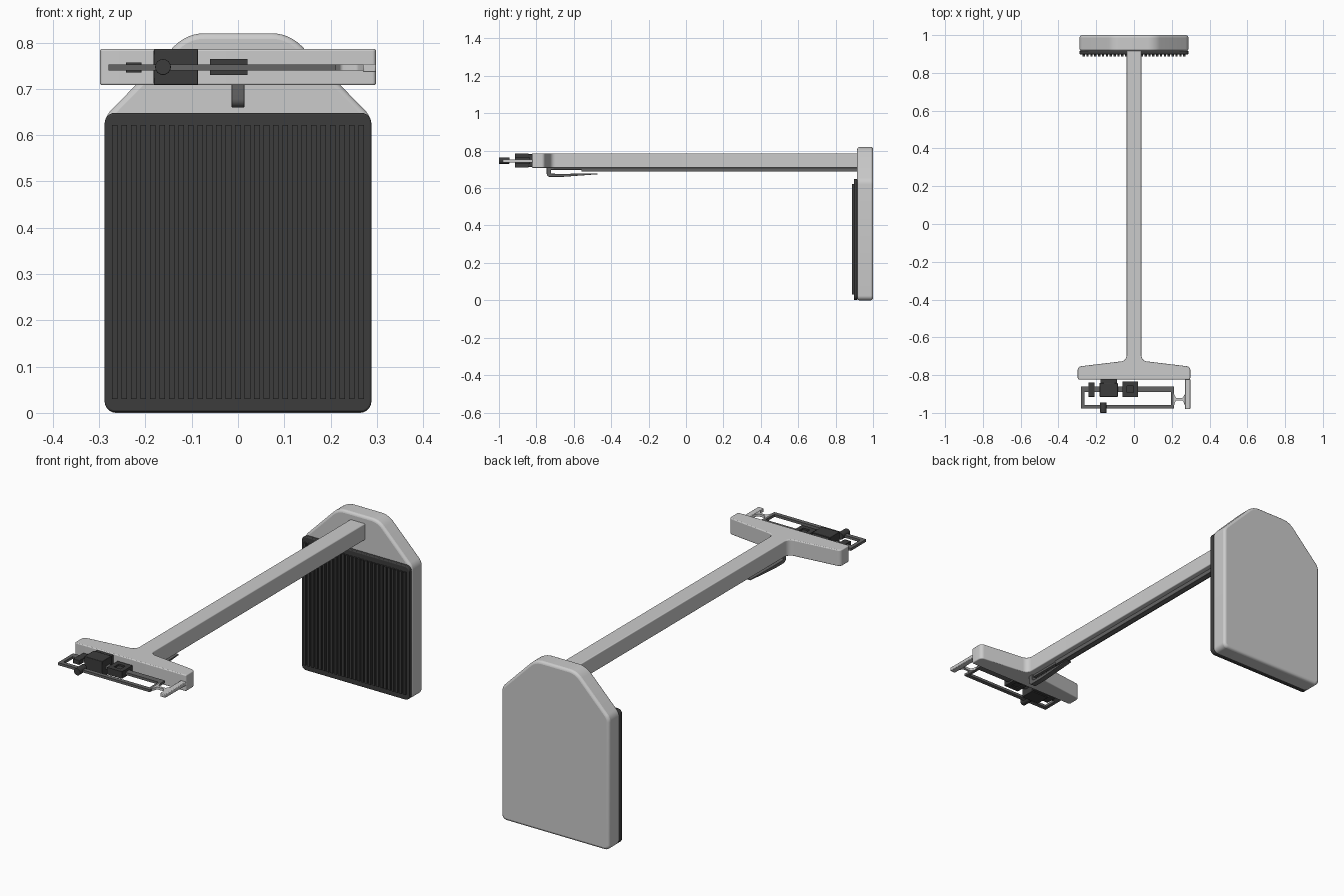
import bpy, bmesh, math
from mathutils import Vector

if "Cube" in bpy.data.objects:
    bpy.data.objects.remove(bpy.data.objects["Cube"])


def material(name, v):
    m = bpy.data.materials.new(name)
    m.diffuse_color = (v, v, v, 1)
    m.use_nodes = True
    m.node_tree.nodes["Principled BSDF"].inputs["Base Color"].default_value = m.diffuse_color
    return m


DARK = material("dark_plastic", 0.045)
STEEL = material("dark_steel", 0.13)


def rounded(pts, seg=6):
    """Round the corners of a 2D polygon given as (u, v, radius)."""
    out = []
    n = len(pts)
    for i, (u, v, r) in enumerate(pts):
        p = Vector((u, v))
        if r == 0:
            out.append(p)
            continue
        a = (Vector(pts[i - 1][:2]) - p).normalized()
        b = (Vector(pts[(i + 1) % n][:2]) - p).normalized()
        half = a.angle(b) / 2
        c = p + (a + b).normalized() * (r / math.sin(half))
        t = r / math.tan(half)
        s, e = p + a * t - c, p + b * t - c
        ang = s.angle_signed(e)
        for k in range(seg + 1):
            # angle_signed is clockwise positive
            w = -ang * k / seg
            out.append(c + Vector((s.x * math.cos(w) - s.y * math.sin(w),
                                   s.x * math.sin(w) + s.y * math.cos(w))))
    return out


def finish(name, bm, mat=None, bevel=0, seg=3):
    bmesh.ops.recalc_face_normals(bm, faces=bm.faces)
    me = bpy.data.meshes.new(name)
    bm.to_mesh(me)
    bm.free()
    ob = bpy.data.objects.new(name, me)
    bpy.context.collection.objects.link(ob)
    if mat:
        me.materials.append(mat)
    bpy.context.view_layer.objects.active = ob
    for o in bpy.context.selected_objects:
        o.select_set(False)
    ob.select_set(True)
    bpy.ops.object.shade_smooth_by_angle(angle=math.radians(35))
    if bevel:
        m = ob.modifiers.new("bevel", "BEVEL")
        m.width, m.segments = bevel, seg
        m.limit_method, m.angle_limit = "ANGLE", math.radians(40)
        m.use_clamp_overlap = False
    return ob


def prism(name, pts, axis, lo, hi, mat=None, bevel=0):
    """Extrude a rounded profile along one axis."""
    place = {"x": lambda p, h: (h, p.x, p.y),
             "y": lambda p, h: (p.x, h, p.y),
             "z": lambda p, h: (p.x, p.y, h)}[axis]
    bm = bmesh.new()
    face = bm.faces.new([bm.verts.new(place(p, lo)) for p in rounded(pts)])
    new = bmesh.ops.extrude_face_region(bm, geom=[face])["geom"]
    d = Vector(place(Vector((0, 0)), hi - lo))
    bmesh.ops.translate(bm, vec=d, verts=[g for g in new if isinstance(g, bmesh.types.BMVert)])
    return finish(name, bm, mat, bevel)


def boxes(name, items, mat=None, bevel=0):
    """One object made of boxes (x0, x1, y0, y1, z0, z1)."""
    bm = bmesh.new()
    for x0, x1, y0, y1, z0, z1 in items:
        vs = bmesh.ops.create_cube(bm, size=1)["verts"]
        bmesh.ops.scale(bm, vec=(x1 - x0, y1 - y0, z1 - z0), verts=vs)
        bmesh.ops.translate(bm, vec=((x0 + x1) / 2, (y0 + y1) / 2, (z0 + z1) / 2), verts=vs)
    return finish(name, bm, mat, bevel, 2)


def mirrored(half):
    return half + [(-u, v, r) for u, v, r in reversed(half)]


# shoulder plate
prism("butt_plate", mirrored([(0.288, 0, 0.025), (0.288, 0.64, 0.05), (0.11, 0.82, 0.09)]),
      "y", 0.915, 1.0, bevel=0.012)

# ribbed pad
prism("pad", mirrored([(0.288, 0.002, 0.022), (0.288, 0.648, 0.022)]),
      "y", 0.897, 0.917, DARK, 0.004)
boxes("pad_ribs", [(x - 0.006, x + 0.006, 0.888, 0.9, 0.03, 0.622)
                   for x in [(i - 13) * 0.0205 for i in range(27)]], DARK)

# arm and T-shaped head in one profile
prism("arm_and_head", mirrored([(0.298, -0.823, 0.008), (0.298, -0.755, 0.02),
                                (0.04, -0.724, 0.03), (0.04, 0.918, 0)]),
      "z", 0.708, 0.786, bevel=0.004)

# strip and lever under the arm
boxes("under_strip", [(-0.014, 0.014, -0.56, 0.916, 0.688, 0.71),
                      (-0.008, 0.008, -0.74, -0.55, 0.697, 0.71)], STEEL, 0.002)
prism("release_lever", [(-0.745, 0.71, 0), (-0.745, 0.66, 0.018), (-0.66, 0.66, 0.05),
                        (-0.472, 0.674, 0), (-0.472, 0.679, 0), (-0.66, 0.676, 0),
                        (-0.722, 0.677, 0.006), (-0.722, 0.71, 0)],
      "x", -0.014, 0.014, STEEL, 0.0015)

# rail frame in front of the head
Z0, Z1 = 0.74, 0.752
boxes("rail_frame", [(-0.28, 0.212, -0.89, -0.86, Z0, Z1),
                     (-0.28, 0.212, -0.977, -0.957, Z0, Z1),
                     (-0.28, -0.263, -0.96, -0.885, Z0, Z1),
                     (0.197, 0.212, -0.96, -0.885, Z0, Z1)], STEEL)

# side post and waisted link to the frame
boxes("side_post", [(0.27, 0.298, -0.98, -0.82, 0.736, 0.754)], bevel=0.003)
prism("post_link", [(0.21, -0.895, 0), (0.222, -0.922, 0.01), (0.258, -0.922, 0.01),
                    (0.272, -0.895, 0), (0.272, -0.965, 0), (0.258, -0.934, 0.01),
                    (0.222, -0.934, 0.01), (0.21, -0.965, 0)], "z", Z0, Z1)

# blocks on the rail
boxes("main_block", [(-0.182, -0.086, -0.915, -0.842, 0.709, 0.785),
                     (-0.178, -0.09, -0.845, -0.82, 0.713, 0.781)], DARK, 0.002)
boxes("small_block", [(-0.242, -0.208, -0.915, -0.838, 0.735, 0.757)], DARK, 0.002)
boxes("slider_block", [(-0.06, -0.038, -0.915, -0.835, 0.73, 0.764),
                       (-0.002, 0.02, -0.915, -0.835, 0.73, 0.764),
                       (-0.04, 0, -0.915, -0.893, 0.73, 0.764),
                       (-0.04, 0, -0.857, -0.835, 0.73, 0.764),
                       (-0.04, 0, -0.895, -0.855, 0.735, 0.756)], DARK)

# round knob on the front rail
prism("knob", [(-0.162 + 0.017 * math.cos(k * math.tau / 24),
                0.747 + 0.017 * math.sin(k * math.tau / 24), 0) for k in range(24)],
      "y", -1.0, -0.944, DARK, 0.002)
